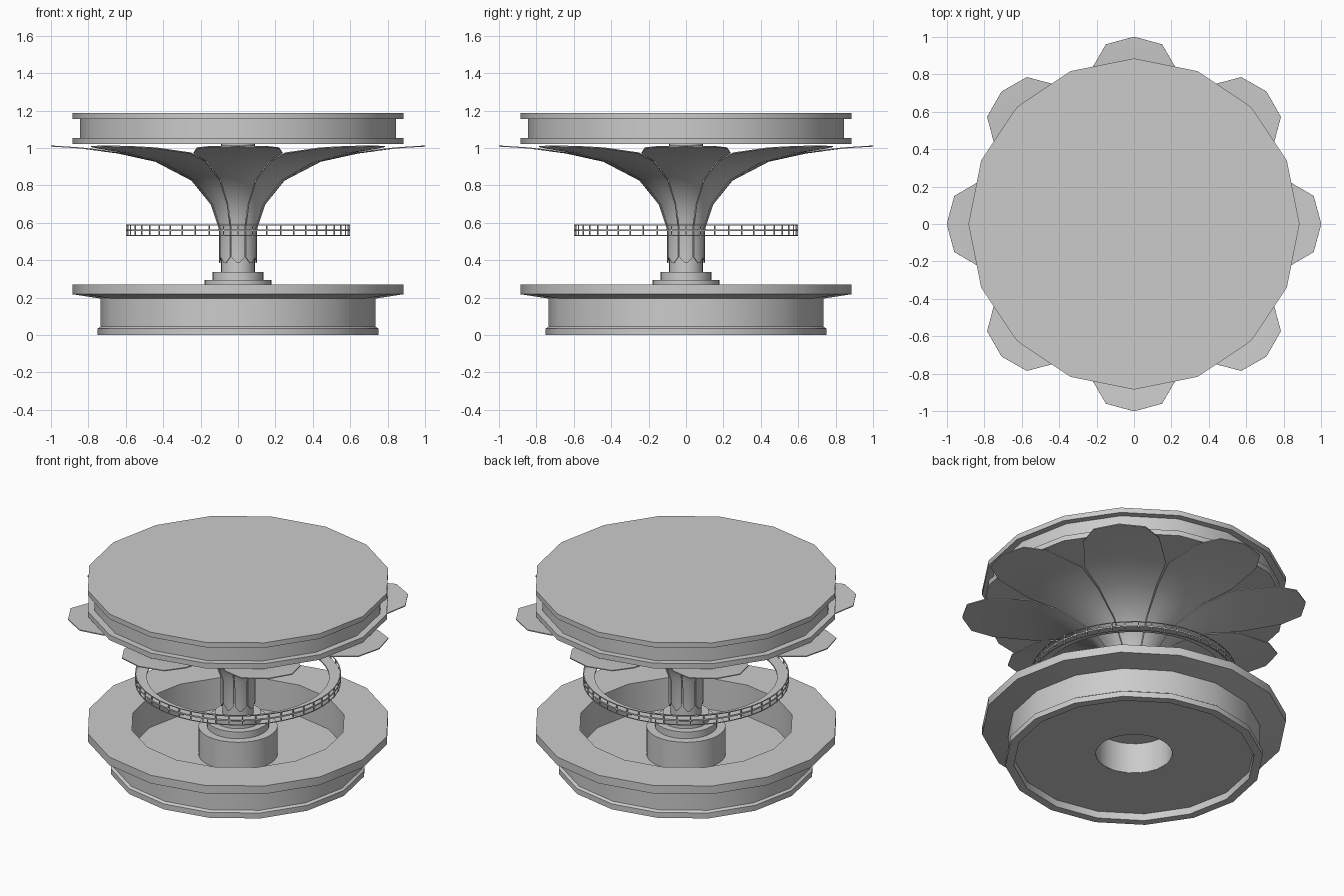
import bpy, bmesh, math
from mathutils import Matrix

if "Cube" in bpy.data.objects:
    bpy.data.objects.remove(bpy.data.objects["Cube"])


def finish(name, bm, angle=30):
    bmesh.ops.remove_doubles(bm, verts=bm.verts[:], dist=1e-5)
    bmesh.ops.recalc_face_normals(bm, faces=bm.faces[:])
    mesh = bpy.data.meshes.new(name)
    bm.to_mesh(mesh)
    bm.free()
    ob = bpy.data.objects.new(name, mesh)
    bpy.context.collection.objects.link(ob)
    bpy.ops.object.select_all(action='DESELECT')
    ob.select_set(True)
    bpy.context.view_layer.objects.active = ob
    bpy.ops.object.shade_smooth_by_angle(angle=math.radians(angle))
    return ob


def revolve(name, profile, sides, closed=False):
    """Lathe an (r, z) profile about z; flat caps are n-gons."""
    bm = bmesh.new()
    rings = [[bm.verts.new((r * math.cos(math.tau * i / sides),
                            r * math.sin(math.tau * i / sides), z))
              for i in range(sides)] for r, z in profile]
    pairs = list(zip(rings, rings[1:]))
    if closed:
        pairs.append((rings[-1], rings[0]))
    else:
        bm.faces.new(rings[0])
        bm.faces.new(rings[-1])
    for a, b in pairs:
        for i in range(sides):
            j = (i + 1) % sides
            bm.faces.new((a[i], a[j], b[j], b[i]))
    return finish(name, bm)


# Sixteen-sided basin with recessed underside, foot, overhanging rim, open middle
revolve("basin", [(.227, .045), (.70, .045), (.70, 0), (.75, 0), (.75, .035),
                  (.735, .045), (.735, .195), (.885, .218), (.885, .27),
                  (.625, .27), (.625, .07), (.227, .07)], 16, closed=True)

# Hollow hub, stepped collars and column
revolve("hub", [(.222, .24), (.222, .046), (.23, .046), (.23, .25), (.18, .25),
                (.18, .293), (.135, .293), (.135, .338), (.09, .338),
                (.09, 1.03)], 32)

# Upper drum with two lips
revolve("upper_drum", [(.885, 1.02), (.885, 1.053), (.845, 1.053),
                       (.845, 1.155), (.885, 1.155), (.885, 1.187)], 16)

# Flaring petals: (radius, height, half angle in degrees) from root to tip
stations = [(.094, .385, 3), (.096, .415, 20), (.097, .57, 21), (.14, .70, 21.8),
            (.245, .83, 22), (.44, .932, 22), (.64, .976, 21.8),
            (.868, 1.003, 14.7), (.972, 1.011, 8.9), (1.0, 1.013, .3)]
cols = 6
bm = bmesh.new()
for k in range(8):
    mid = math.radians(45 * k)
    grid = []
    for r, z, half in stations:
        row = []
        for c in range(cols + 1):
            off = math.radians(half * (2 * c / cols - 1))
            # outer rows run straight across, inner rows wrap the stem
            rr = r * math.cos(math.radians(half)) / math.cos(off) if r > .7 else r
            row.append(bm.verts.new((rr * math.cos(mid + off),
                                     rr * math.sin(mid + off), z)))
        grid.append(row)
    for a, b in zip(grid, grid[1:]):
        for c in range(cols):
            bm.faces.new((a[c], a[c + 1], b[c + 1], b[c]))
# thicken upward so the underside stays smooth and the rims stay crisp
bmesh.ops.recalc_face_normals(bm, faces=bm.faces[:])
bmesh.ops.solidify(bm, geom=bm.faces[:], thickness=.006)
finish("petals", bm, 35)

# Floating lattice ring: flat hoop, upright pins, thin top and bottom rails
revolve("ring_hoop", [(.53, .556), (.597, .556), (.597, .565), (.53, .565)],
        48, closed=True)
for name, z in (("ring_top_rail", .588), ("ring_bottom_rail", .532)):
    revolve(name, [(.592, z - .002), (.598, z - .002), (.598, z + .002),
                   (.592, z + .002)], 48, closed=True)
bm = bmesh.new()
for i in range(48):
    m = (Matrix.Rotation(math.tau * i / 48, 4, 'Z')
         @ Matrix.Translation((.595, 0, .56))
         @ Matrix.Diagonal((.006, .006, .06, 1)))
    bmesh.ops.create_cube(bm, size=1, matrix=m)
finish("ring_pins", bm)
